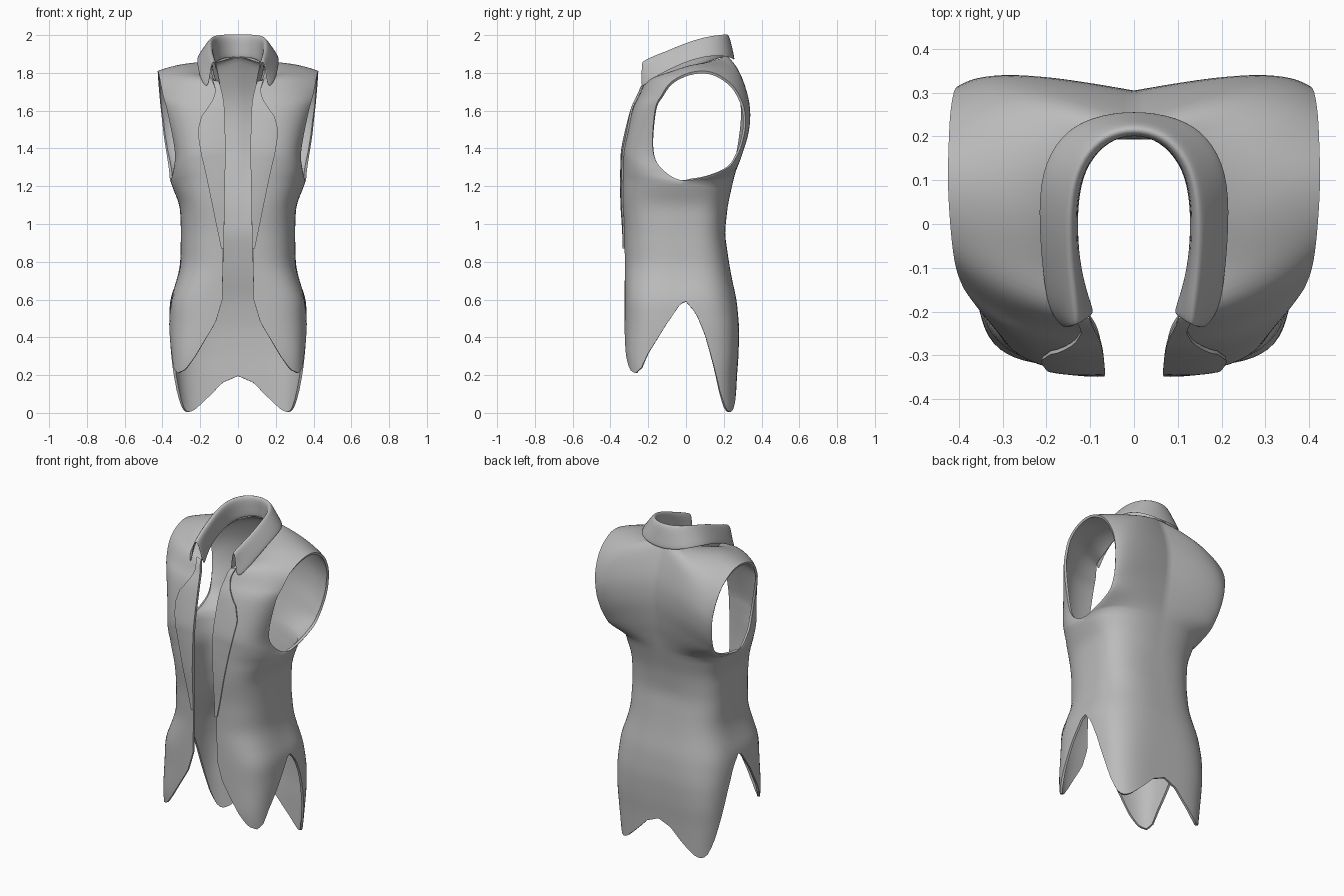
import bpy, bmesh, math
from mathutils import Vector

if "Cube" in bpy.data.objects:
    bpy.data.objects.remove(bpy.data.objects["Cube"])

grey = bpy.data.materials.new("plain_grey")
grey.diffuse_color = (0.5, 0.5, 0.5, 1)
grey.use_nodes = True
grey.node_tree.nodes["Principled BSDF"].inputs["Base Color"].default_value = grey.diffuse_color

# lower body: height, half width, front depth, back depth, front squareness, back squareness
SECTIONS = [
    (0.00, .325, .270, .262, 6, 4.5), (0.20, .352, .308, .270, 6, 4),
    (0.30, .358, .325, .278, 5, 4), (0.45, .366, .327, .282, 4, 3.5),
    (0.60, .360, .325, .268, 4, 3), (0.70, .325, .325, .245, 3.5, 3),
    (0.78, .306, .325, .230, 3, 3), (0.95, .302, .328, .205, 3, 3),
    (1.10, .305, .337, .222, 3, 3), (1.23, .355, .338, .252, 2.6, 2.8),
    (1.30, .365, .338, .270, 2.6, 2.8)]
OPENING = [(0, .085), (.6, .083), (.9, .078), (1.3, .07)]
# hem heights from the opening to the side slit, and from the slit to the centre back
HEM_FRONT = [(0, .6), (.075, .48), (.17, .4), (.29, .29), (.376, .228), (.465, .21),
             (.54, .24), (.6, .31), (.79, .47), (.94, .58), (1, .59)]
HEM_BACK = [(0, .59), (.09, .53), (.17, .42), (.25, .26), (.33, .1), (.386, .03),
            (.445, 0), (.52, .015), (.67, .09), (.81, .16), (1, .195)]
# upper body ribs over the shoulder: inner edge, curve control, armhole rim
RIBS = [
    ((.072, -.338, 1.23), (.36, -.345, 1.23), (.358, 0, 1.23)),
    ((.07, -.335, 1.33), (.34, -.35, 1.31), (.342, -.12, 1.285)),
    ((.07, -.326, 1.42), (.31, -.35, 1.40), (.335, -.175, 1.39)),
    ((.075, -.282, 1.60), (.30, -.30, 1.60), (.375, -.165, 1.60)),
    ((.085, -.248, 1.68), (.29, -.245, 1.69), (.397, -.13, 1.68)),
    ((.105, -.208, 1.75), (.27, -.18, 1.79), (.411, -.08, 1.75)),
    ((.13, -.11, 1.77), (.25, -.08, 1.84), (.42, 0, 1.795)),
    ((.14, .0, 1.82), (.27, .04, 1.87), (.425, .09, 1.81)),
    ((.13, .1, 1.855), (.28, .15, 1.87), (.424, .17, 1.79)),
    ((.09, .18, 1.875), (.29, .25, 1.84), (.42, .25, 1.73)),
    ((0, .222, 1.885), (.27, .325, 1.79), (.412, .30, 1.64)),
    ((0, .288, 1.72), (.32, .37, 1.64), (.402, .315, 1.55)),
    ((0, .305, 1.58), (.33, .365, 1.50), (.392, .305, 1.46)),
    ((0, .29, 1.43), (.34, .33, 1.39), (.376, .27, 1.36)),
    ((0, .268, 1.32), (.36, .30, 1.30), (.365, .20, 1.285)),
    ((0, .25, 1.23), (.36, .265, 1.23), (.358, 0, 1.23))]
JOIN = 1.23
N = 28


def lerp(table, t):
    """Linear lookup; returns the remaining columns of the row at t."""
    t = min(max(t, table[0][0]), table[-1][0])
    for a, b in zip(table, table[1:]):
        if t <= b[0]:
            k = (t - a[0]) / (b[0] - a[0])
            return [p + (q - p) * k for p, q in zip(a[1:], b[1:])]


def section(z):
    rows = [lerp(SECTIONS, z + d) for d in (-.035, -.015, 0, .015, .035)]
    return [sum(c) / 5 for c in zip(*rows)]


def rib(t):
    """Smoothly interpolated rib at position t."""
    last = len(RIBS) - 1
    i = min(int(t), last - 1)
    k = t - i
    out = []
    for c in range(3):
        p1, p2 = Vector(RIBS[i][c]), Vector(RIBS[i + 1][c])
        if c == 2:  # the armhole rim is a closed loop
            p0, p3 = Vector(RIBS[(i - 1) % last][c]), Vector(RIBS[(i + 2) % last][c])
        else:
            p0 = Vector(RIBS[i - 1][c]) if i > 0 else 2 * p1 - p2
            p3 = Vector(RIBS[i + 2][c]) if i + 2 <= last else 2 * p2 - p1
        out.append(.5 * (2 * p1 + (p2 - p0) * k + (2 * p0 - 5 * p1 + 4 * p2 - p3) * k ** 2
                         + (3 * p1 - p0 - 3 * p2 + p3) * k ** 3))
    if t >= 10:
        out[0].x = 0
    out[0].x = max(out[0].x, 0)
    return out


def yoke(t, s):
    a, b, c = rib(t)
    return a * (1 - s) ** 2 + b * 2 * s * (1 - s) + c * s * s


def ring(f, z):
    """Lower section point: f = 0 opening, 1 side, 2 centre back."""
    w, df, db, nf, nb = section(z)
    a0 = math.atan2(lerp(OPENING, z)[0], df)
    a = a0 + (math.pi / 2 - a0) * f if f <= 1 else math.pi / 2 * f
    d, n = (df, nf) if f <= 1 else (db, nb)
    s, c = math.sin(a), math.cos(a)
    r = (abs(s / w) ** n + abs(c / d) ** n) ** (-1 / n)
    return Vector((r * s if f < 2 else 0, -r * c, z))


def lower(f, z, back=False):
    """Lower body, eased into the first or last shoulder rib."""
    k = min(max((z - .95) / (JOIN - .95), 0), 1)
    k = k * k * (3 - 2 * k)
    goal = yoke(len(RIBS) - 1, 2 - f) if back else yoke(0, f)
    return ring(f, z) + (goal - ring(f, JOIN)) * k


def finish(ob):
    bpy.ops.object.select_all(action='DESELECT')
    bpy.context.view_layer.objects.active = ob
    ob.select_set(True)
    bpy.ops.object.convert(target='MESH')
    bpy.ops.object.shade_smooth_by_angle(angle=math.radians(40))


def sheet_object(name, sheets, thickness, offset, subdivide=0):
    """Quad sheets welded together, mirrored in x and thickened."""
    bm = bmesh.new()
    for columns in sheets:
        vs = [[bm.verts.new(p) for p in col] for col in columns]
        for a, b in zip(vs, vs[1:]):
            for j in range(len(a) - 1):
                bm.faces.new((a[j], b[j], b[j + 1], a[j + 1]))
    bmesh.ops.remove_doubles(bm, verts=bm.verts, dist=.0003)
    me = bpy.data.meshes.new(name)
    bm.to_mesh(me)
    bm.free()
    me.materials.append(grey)
    ob = bpy.data.objects.new(name, me)
    bpy.context.collection.objects.link(ob)
    ob.modifiers.new("mirror", 'MIRROR')
    m = ob.modifiers.new("thickness", 'SOLIDIFY')
    m.thickness, m.offset = thickness, offset
    if subdivide:
        sub = ob.modifiers.new("smooth", 'SUBSURF')
        sub.levels = sub.render_levels = subdivide
    finish(ob)


# vest body: front skirt, back skirt, and the yoke around the armhole
front, back = [], []
for i in range(N + 1):
    f = i / N
    h = lerp(HEM_FRONT, f)[0]
    front.append([lower(f, h + (JOIN - h) * j / 30) for j in range(31)])
    h = lerp(HEM_BACK, f)[0]
    back.append([lower(1 + f, h + (JOIN - h) * j / 30, True) for j in range(31)])
steps = (len(RIBS) - 1) * 5
shoulder = [[yoke(j / 5, i / N) for j in range(steps + 1)] for i in range(N + 1)]
sheet_object("vest_body", [front, back, shoulder], .014, -1)

# lapels: thin flaps lying on the chest; height and outer edge
LAPEL = [(.87, .088), (1.42, .2), (1.5, .212), (1.57, .19), (1.64, .135), (1.70, .118), (1.75, .135)]
RIB_HEIGHT = [(r[0][2], i) for i, r in enumerate(RIBS[:6])]


def chest(f, z):
    return lower(f, z) if z < JOIN else yoke(lerp(RIB_HEIGHT, z)[0], f)


columns = [[] for _ in range(9)]
for j in range(45):
    z = .87 + .88 * j / 44
    lo, hi = 0, 1
    for _ in range(25):  # find where the chest reaches the lapel's outer edge
        mid = (lo + hi) / 2
        if chest(mid, z).x < lerp(LAPEL, z)[0]:
            lo = mid
        else:
            hi = mid
    for i in range(9):
        columns[i].append(chest(lo * i / 8, z) + Vector((-.003 * (i == 0), -.002, 0)))
sheet_object("lapels", [columns], .009, 1)

# folded collar: inner edge, fold and outer edge at stations from back to front
STATIONS = [
    ((0, .215, 1.88), (0, .215, 2.004), (0, .26, 1.865)),
    ((.06, .195, 1.88), (.065, .2, 2.003), (.10, .245, 1.875)),
    ((.11, .14, 1.865), (.115, .15, 1.998), (.168, .205, 1.888)),
    ((.13, .07, 1.84), (.14, .08, 1.985), (.215, .12, 1.89)),
    ((.133, -.02, 1.81), (.145, -.01, 1.955), (.218, 0, 1.858)),
    ((.125, -.1, 1.77), (.14, -.1, 1.915), (.208, -.12, 1.80)),
    ((.105, -.17, 1.73), (.13, -.18, 1.885), (.195, -.2, 1.755)),
    ((.09, -.205, 1.71), (.125, -.228, 1.86), (.16, -.24, 1.71))]
columns = []
dip = Vector((0, 0, -.012))
for station in reversed(STATIONS):
    inner, fold, outer = map(Vector, station)
    out = outer - inner
    out.z = 0
    out = out.normalized() * .013
    col = [inner, inner.lerp(fold - out * .5, .5), fold - out * .5 + dip, fold + out * .4,
           fold + out * 1.3 + dip, outer.lerp(fold + out, .5), outer]
    columns.append(col)
for p in columns[-1]:
    p.x = 0
sheet_object("collar", [columns], .01, 0, 2)
